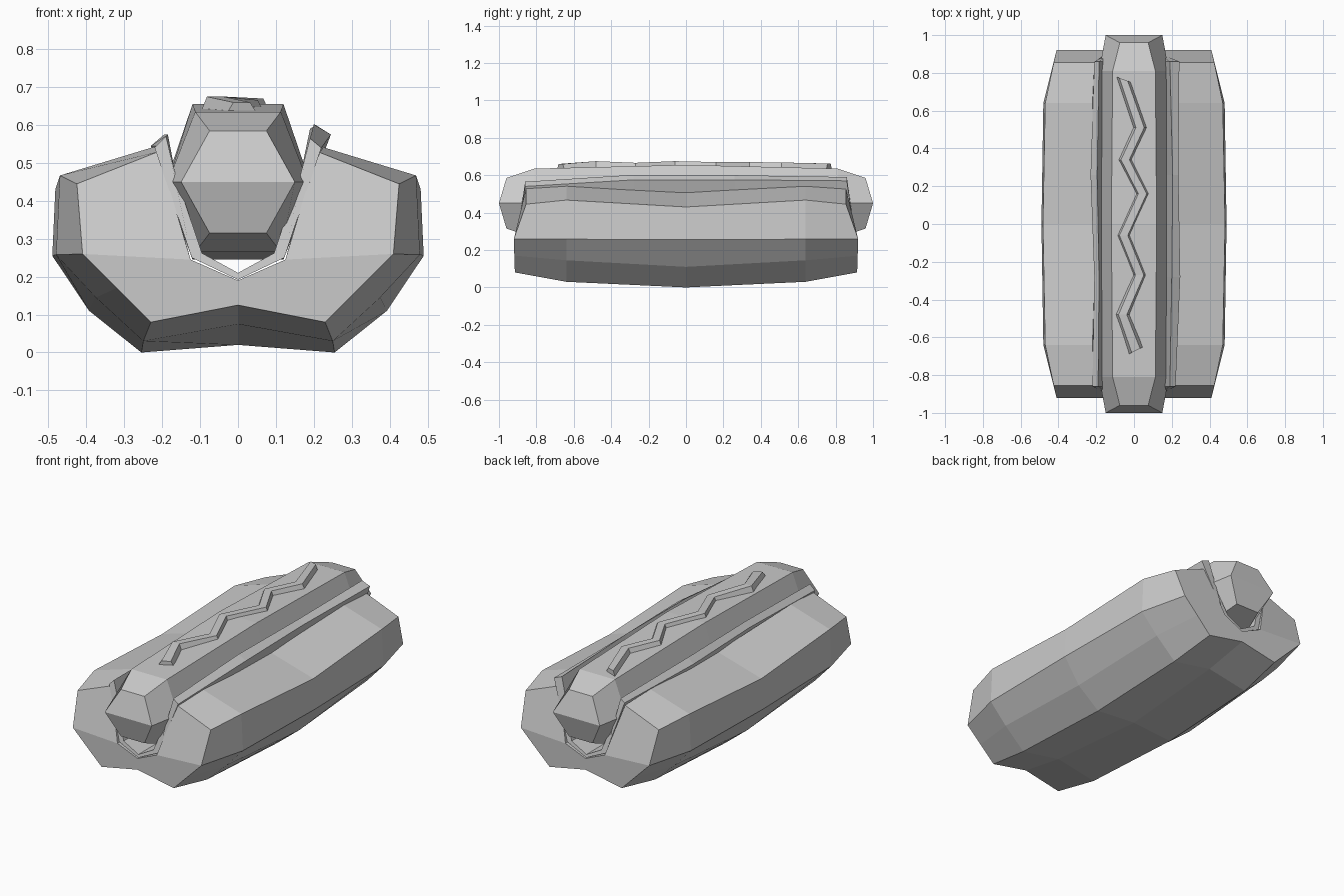
import bpy, bmesh
from mathutils import Vector

if "Cube" in bpy.data.objects:
    bpy.data.objects.remove(bpy.data.objects["Cube"])


def loft(name, rings, caps):
    """Skin closed rings of equal length; caps lists index groups closing each end."""
    bm = bmesh.new()
    vs = [[bm.verts.new(p) for p in r] for r in rings]
    n = len(rings[0])
    for a, b in zip(vs, vs[1:]):
        for i in range(n):
            j = (i + 1) % n
            bm.faces.new((a[i], a[j], b[j], b[i]))
    for end in (vs[0], vs[-1]):
        for c in caps:
            bm.faces.new([end[i] for i in c])
    bmesh.ops.recalc_face_normals(bm, faces=bm.faces)
    me = bpy.data.meshes.new(name)
    bm.to_mesh(me)
    bm.free()
    ob = bpy.data.objects.new(name, me)
    bpy.context.collection.objects.link(ob)
    return ob


def mirrored_ring(half):
    """Close a half section that starts and ends on x = 0."""
    return half + [(-x, y, z) for x, y, z in half[-2:0:-1]]


def both_ends(halves):
    """Front-to-middle half sections repeated to the back."""
    back = [[(x, -y, z) for x, y, z in h] for h in halves[-2::-1]]
    return halves + back


# Bun: half sections from the underside centre round to the groove centre
end = [(0, -.915, .125), (.23, -.915, .08), (.32, -.918, .17), (.41, -.92, .26),
       (.425, -.855, .445), (.21, -.855, .53), (.125, -.92, .245), (0, -.915, .19)]
near = [(x, -.64, z) for x, z in [(0, .075), (.25, .03), (.375, .145), (.48, .258),
        (.47, .467), (.22, .543), (.125, .245), (0, .19)]]
mid = [(x, 0, z) for x, z in [(0, .02), (.255, 0), (.393, .11), (.49, .255),
       (.482, .43), (.2, .51), (.125, .245), (0, .19)]]
loft("bun", [mirrored_ring(h) for h in both_ends([end, near, mid])],
     [(3, 4, 5, 6), (11, 10, 9, 8), (0, 1, 2, 3, 6, 7, 8, 11, 12, 13)])

# Sausage: six-sided, with wedge-shaped ends
def hexagon(y, yc, top, side, z0, z1):
    return [(-top, y, z1), (top, y, z1), (side, yc, .45),
            (top, y, z0), (-top, y, z0), (-side, yc, .45)]

loft("sausage", both_ends([hexagon(-.96, -1, .075, .15, .315, .585),
                           hexagon(-.81, -.81, .113, .185, .265, .635),
                           hexagon(0, 0, .12, .19, .245, .655)]),
     [(0, 1, 2, 5), (5, 2, 3, 4)])

# Lettuce: thin folded sheet lining the groove, with uneven top edges
edges = [(-.86, -.22, .54, -.19, .57, .22, .54, .19, .565),
         (-.28, -.21, .545, -.185, .575, .245, .575, .2, .602),
         (.26, -.23, .545, -.195, .575, .235, .575, .205, .6),
         (.86, -.21, .545, -.185, .565, .24, .57, .19, .59)]
rings = []
for y, lx, lz, lix, liz, rx, rz, rix, riz in edges:
    yb = y * 1.055
    rings.append([(lx, y, lz), (-.122, yb, .25), (0, yb, .192), (.122, yb, .25), (rx, y, rz),
                  (rix, y, riz), (.165, y, .47), (.095, yb, .262), (0, yb, .21),
                  (-.095, yb, .262), (-.165, y, .47), (lix, y, liz)])
loft("lettuce", rings, [range(12)])

# Sauce: bevelled zigzag ribbon on top of the sausage
path = [(-.055, .765), (.032, .51), (-.047, .34), (.045, .16),
        (-.055, -.06), (.03, -.27), (-.06, -.48), (.01, -.67)]
heights = [.662, .668, .67, .67, .675, .666, .675, .66]
rings = []
for i, ((x, y), z) in enumerate(zip(path, heights)):
    tilt = -.015 if i == 0 else .02 if i == 7 else 0
    rings.append([(x + s, y + tilt * s / .04, h) for s, h in
                  [(-.04, .63), (-.022, z), (.022, z), (.04, .63)]])
loft("sauce", rings, [range(4)])
